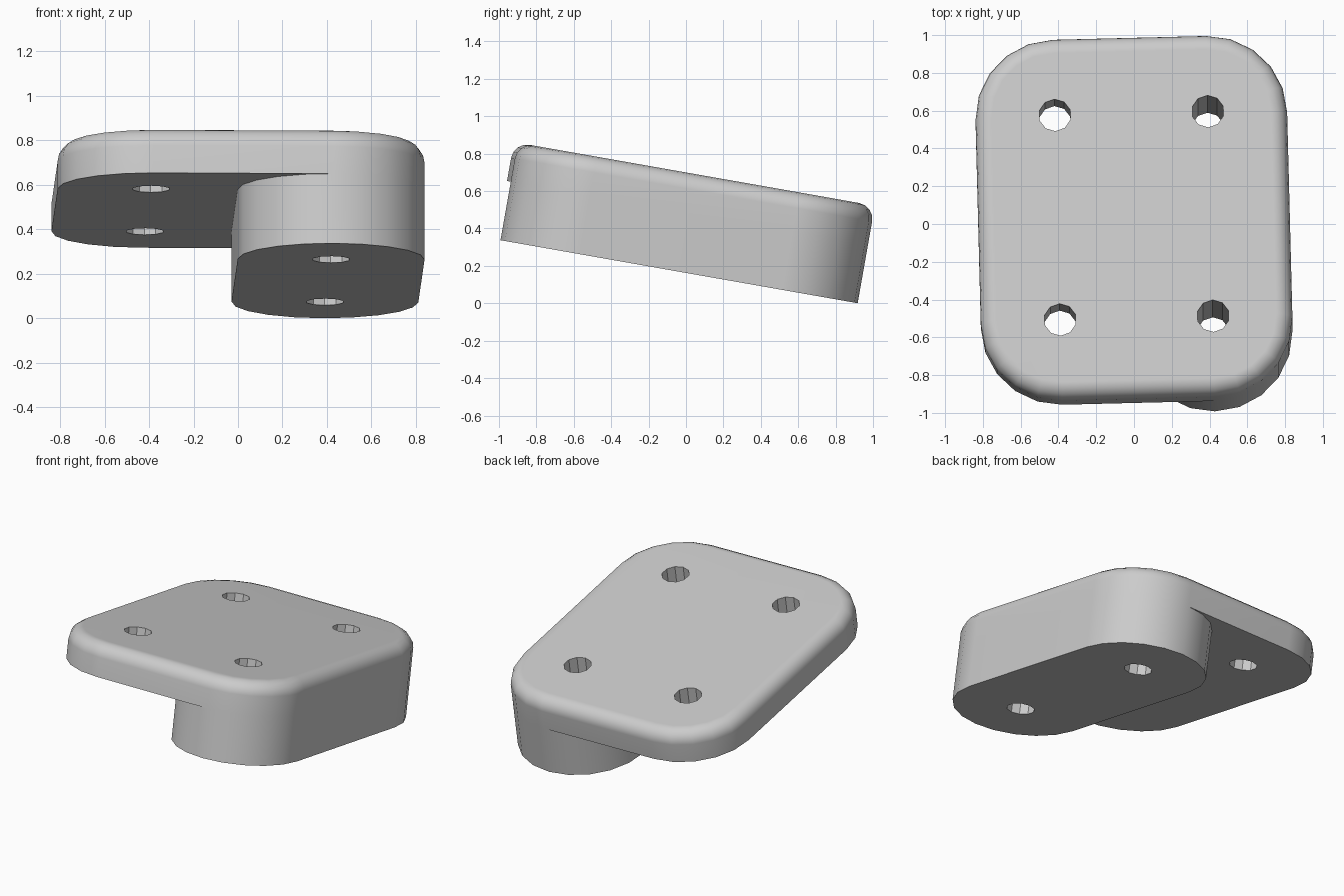
import bpy, bmesh
from math import radians, cos, sin
from mathutils import Matrix, Vector

cube = bpy.data.objects.get("Cube")
if cube:
    bpy.data.objects.remove(cube, do_unlink=True)

HOLE_X, HOLE_Y = 0.405, 0.55      # hole centres, shared with the corner arcs
RADIUS, STEPS = 0.42, 5           # corner radius and segments per quarter
LEG, PLATE = 0.318, 0.211         # heights of the two layers
HOLE_RADIUS = 0.086


def arc(cx, cy, start, end, z):
    """Points of a quarter turn around a hole centre."""
    angles = [radians(start + (end - start) * i / STEPS) for i in range(STEPS + 1)]
    return [Vector((cx + RADIUS * cos(a), cy + RADIUS * sin(a), z)) for a in angles]


# Rounded plate
bm = bmesh.new()
outline = (arc(HOLE_X, -HOLE_Y, 270, 360, LEG) + arc(HOLE_X, HOLE_Y, 0, 90, LEG)
           + arc(-HOLE_X, HOLE_Y, 90, 180, LEG) + arc(-HOLE_X, -HOLE_Y, 180, 270, LEG))
ring = [bm.verts.new(p) for p in outline]
base = bm.faces.new(ring)
extruded = bmesh.ops.extrude_face_region(bm, geom=[base])["geom"]
top_verts = [g for g in extruded if isinstance(g, bmesh.types.BMVert)]
bmesh.ops.translate(bm, verts=top_verts, vec=(0, 0, PLATE))

# Leg: a rounded half of the underside, pulled down
front_start, back_end = ring[0], ring[2 * STEPS + 1]
underside = next(f for f in bm.faces if all(v.co.z < LEG + 0.001 for v in f.verts))
path = arc(HOLE_X, -HOLE_Y, 270, 180, LEG)[1:] + arc(HOLE_X, HOLE_Y, 180, 90, LEG)[:-1]
bmesh.utils.face_split(underside, front_start, back_end, coords=path)
low = [f for f in bm.faces if all(v.co.z < LEG + 0.001 for v in f.verts)]
leg_face = max(low, key=lambda f: f.calc_center_median().x)
leg_face = bmesh.ops.extrude_discrete_faces(bm, faces=[leg_face])["faces"][0]
bmesh.ops.translate(bm, verts=leg_face.verts[:], vec=(0, 0, -LEG))
bmesh.ops.recalc_face_normals(bm, faces=bm.faces[:])

# Rounded top rim
rim = [e for e in bm.edges if all(v.co.z > LEG + PLATE - 0.001 for v in e.verts)]
bmesh.ops.bevel(bm, geom=rim, offset=0.085, segments=4, profile=0.5, affect='EDGES')

mesh = bpy.data.meshes.new("mounting_wedge")
bm.to_mesh(mesh)
bm.free()
body = bpy.data.objects.new("mounting_wedge", mesh)
bpy.context.collection.objects.link(body)

# Four through holes
bm = bmesh.new()
for sx in (-1, 1):
    for sy in (-1, 1):
        bmesh.ops.create_cone(bm, cap_ends=True, segments=10, radius1=HOLE_RADIUS,
                              radius2=HOLE_RADIUS, depth=2,
                              matrix=Matrix.Translation((sx * HOLE_X, sy * HOLE_Y, 0)))
cut_mesh = bpy.data.meshes.new("hole_cutter")
bm.to_mesh(cut_mesh)
bm.free()
cutter = bpy.data.objects.new("hole_cutter", cut_mesh)
cutter.hide_render = True
bpy.context.collection.objects.link(cutter)

bpy.ops.object.select_all(action='DESELECT')
body.select_set(True)
bpy.context.view_layer.objects.active = body
holes = body.modifiers.new("holes", 'BOOLEAN')
holes.operation = 'DIFFERENCE'
holes.solver = 'EXACT'
holes.object = cutter
bpy.ops.object.modifier_apply(modifier=holes.name)
bpy.data.objects.remove(cutter, do_unlink=True)

# Grey finish
grey = bpy.data.materials.new("light_grey")
grey.use_nodes = True
colour = (0.6, 0.6, 0.6, 1)
grey.diffuse_color = colour
grey.node_tree.nodes["Principled BSDF"].inputs["Base Color"].default_value = colour
body.data.materials.clear()
body.data.materials.append(grey)

bpy.ops.object.shade_smooth_by_angle(angle=radians(30))
body.modifiers.new("even_shading", 'WEIGHTED_NORMAL').keep_sharp = True

# Tilt down toward the back, with a slight twist
body.matrix_world = (Matrix.Rotation(radians(-10), 4, 'X')
                     @ Matrix.Translation((0, -0.076, 0.16))
                     @ Matrix.Rotation(radians(1.45), 4, 'Z'))
